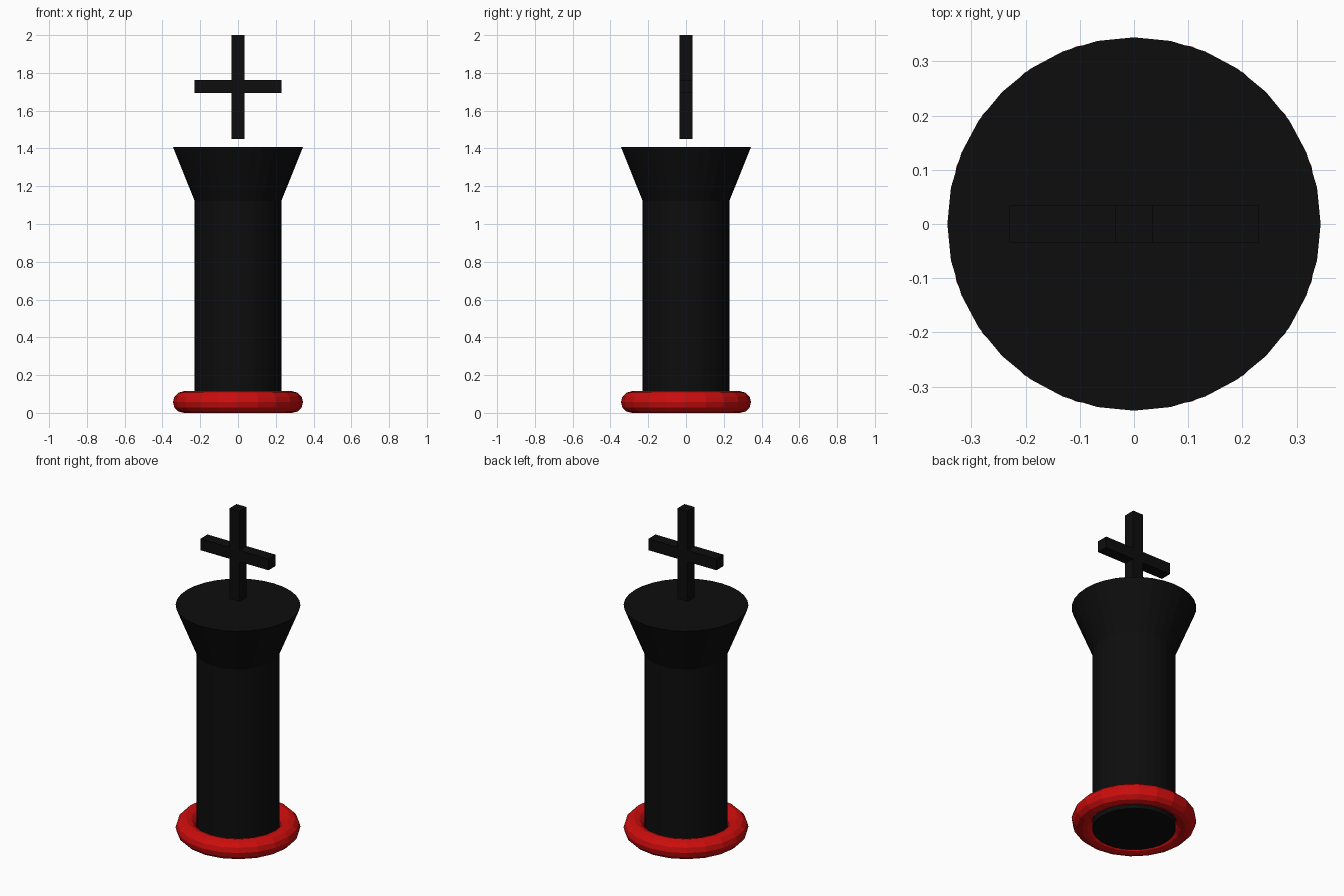
import bpy

if "Cube" in bpy.data.objects:
    bpy.data.objects.remove(bpy.data.objects["Cube"])


def material(name, color):
    mat = bpy.data.materials.new(name)
    mat.diffuse_color = color
    mat.use_nodes = True
    mat.node_tree.nodes["Principled BSDF"].inputs["Base Color"].default_value = mat.diffuse_color
    return mat


black = material("black", (0.004, 0.004, 0.004, 1))
red = material("red", (0.604, 0.004, 0.004, 1))


def finish(name, mat):
    ob = bpy.context.object
    ob.name = name
    ob.data.materials.append(mat)
    return ob


def tapered(name, r_low, r_high, z_low, z_high):
    bpy.ops.mesh.primitive_cone_add(
        vertices=32, radius1=r_low, radius2=r_high, depth=z_high - z_low,
        location=(0, 0, (z_low + z_high) / 2))
    return finish(name, black)


def bar(name, size, z):
    bpy.ops.mesh.primitive_cube_add(size=1, location=(0, 0, z))
    ob = finish(name, black)
    ob.scale = size
    bpy.ops.object.transform_apply(location=False, rotation=False, scale=True)
    return ob


# Red ring around the foot
bpy.ops.mesh.primitive_torus_add(
    major_segments=20, minor_segments=12,
    major_radius=0.287, minor_radius=0.0574, location=(0, 0, 0.0574))
finish("base_ring", red)

# Straight column and flared head
tapered("column", 0.2295, 0.2295, 0.0, 1.127)
tapered("flared_head", 0.2295, 0.3443, 1.122, 1.408)

# Cross floating just above the head
bar("cross_upright", (0.0689, 0.0689, 0.55), 1.725)
bar("cross_arm", (0.459, 0.0689, 0.0689), 1.728)
